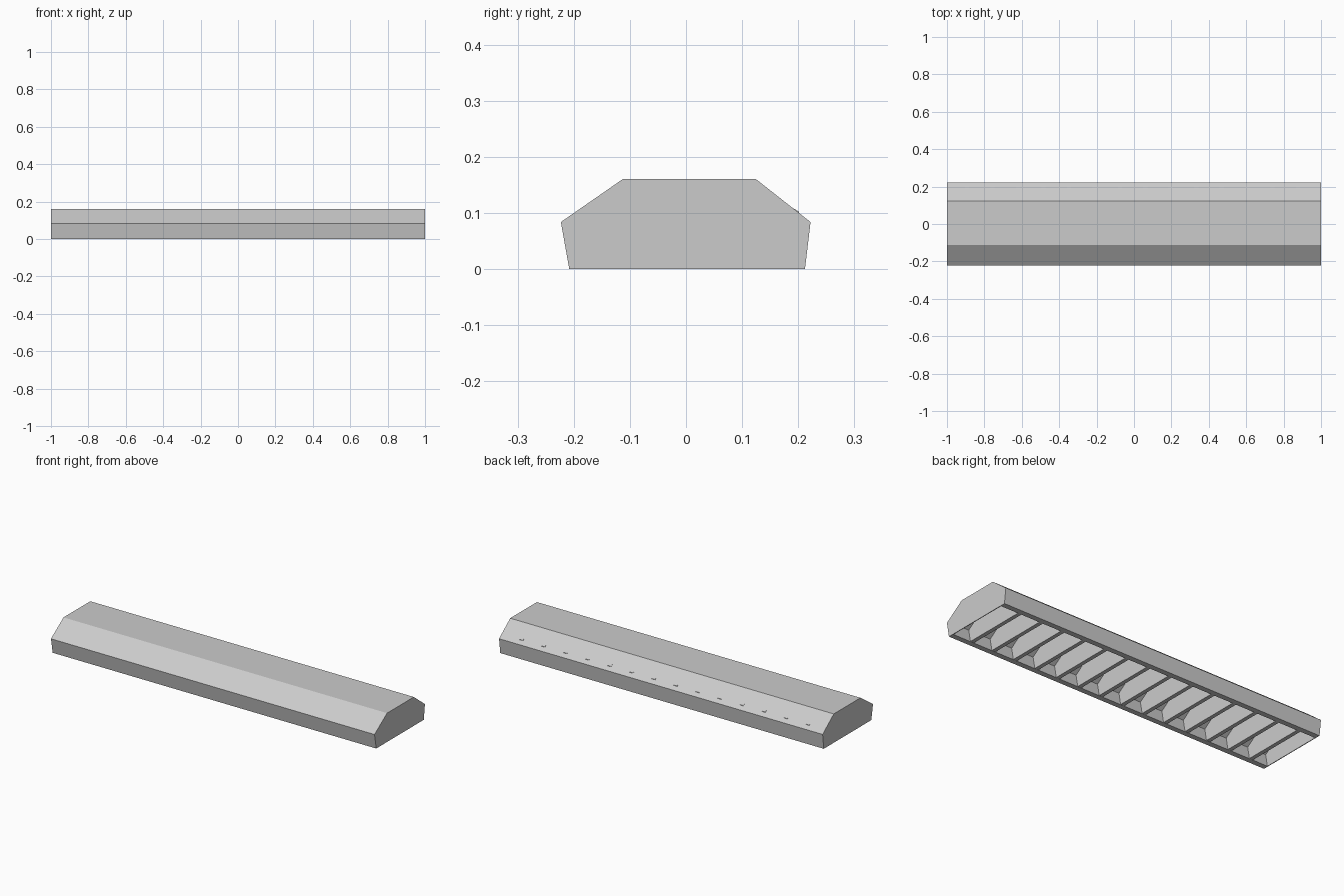
import bpy

if "Cube" in bpy.data.objects:
    bpy.data.objects.remove(bpy.data.objects["Cube"])

# Cross-section points as (y, z)
OUTER = [(-0.208, 0), (-0.223, 0.084), (-0.112, 0.161),
         (0.124, 0.161), (0.222, 0.084), (0.212, 0)]
INNER = [(-0.178, 0), (-0.191, 0.070), (-0.103, 0.131),
         (0.115, 0.131), (0.190, 0.070), (0.182, 0)]
RIB = [(-0.195, 0.001), (-0.207, 0.075), (-0.108, 0.145),
       (0.120, 0.150), (0.2015, 0.1025), (0.197, 0.001)]


def extrude_x(name, profile, x0, x1):
    """Closed prism: a (y, z) profile swept from x0 to x1."""
    n = len(profile)
    verts = [(x, y, z) for x in (x0, x1) for y, z in profile]
    faces = [tuple(range(n)), tuple(range(2 * n - 1, n - 1, -1))]
    faces += [(i, i + n, (i + 1) % n + n, (i + 1) % n) for i in range(n)]
    mesh = bpy.data.meshes.new(name)
    mesh.from_pydata(verts, [], faces)
    mesh.update()
    obj = bpy.data.objects.new(name, mesh)
    bpy.context.collection.objects.link(obj)
    return obj


# Hollow shell, open underneath
extrude_x("shell", OUTER + INNER[::-1], -0.996, 0.996)

# Thin plates closing both ends
extrude_x("left_end_plate", OUTER, -1.0, -0.996)
extrude_x("right_end_plate", OUTER, 0.996, 1.0)

# Row of cross ribs; their upper back corners just break the slope
COUNT, FIRST, STEP, HALF = 14, -0.893, 0.1362, 0.011
for i in range(COUNT):
    x = FIRST + i * STEP
    extrude_x(f"cross_rib_{i + 1}", RIB, x - HALF, x + HALF)
